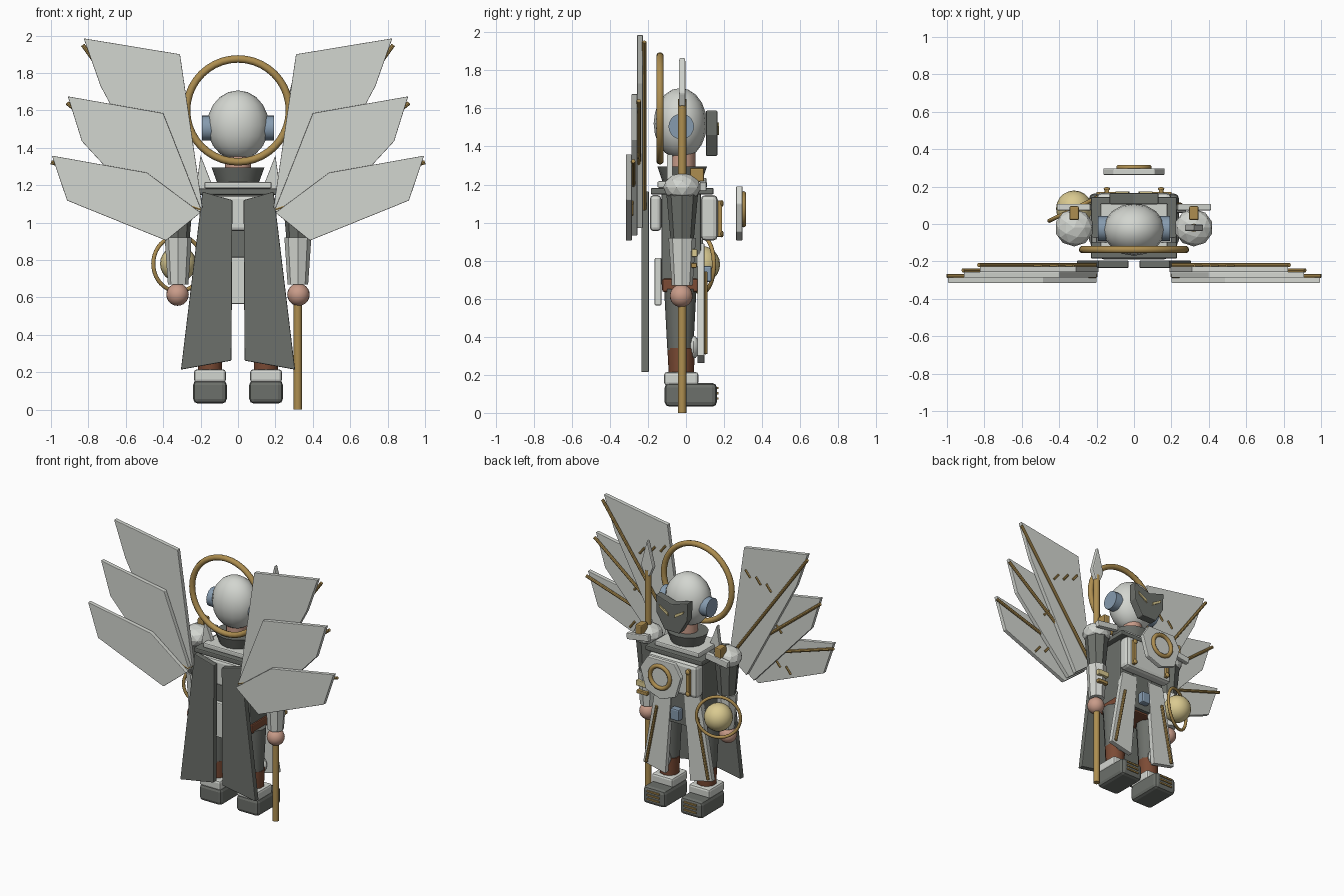
import bpy, bmesh, math
from mathutils import Vector, Matrix

cube = bpy.data.objects.get("Cube")
if cube:
    bpy.data.objects.remove(cube, do_unlink=True)


def material(name, r, g, b):
    m = bpy.data.materials.new(name)
    m.use_nodes = True
    m.diffuse_color = (r, g, b, 1)
    m.node_tree.nodes["Principled BSDF"].inputs["Base Color"].default_value = (r, g, b, 1)
    return m


WHITE = material("armour white", .65, .67, .63)
DARK = material("dark grey", .15, .16, .145)
GOLD = material("antique gold", .42, .27, .08)
BROWN = material("leather brown", .20, .07, .035)
SKIN = material("skin", .58, .33, .25)
BLUE = material("blue grey", .24, .33, .43)
PALE = material("pale yellow", .70, .59, .28)


def finish(bm, name, mat, smooth=False, bevel=0):
    bmesh.ops.recalc_face_normals(bm, faces=bm.faces)
    me = bpy.data.meshes.new(name)
    bm.to_mesh(me)
    bm.free()
    me.materials.append(mat)
    ob = bpy.data.objects.new(name, me)
    bpy.context.collection.objects.link(ob)
    if smooth:
        bpy.ops.object.select_all(action='DESELECT')
        ob.select_set(True)
        bpy.context.view_layer.objects.active = ob
        bpy.ops.object.shade_smooth_by_angle(angle=math.radians(40))
    if bevel:
        mod = ob.modifiers.new("bevel", 'BEVEL')
        mod.width, mod.segments = bevel, 2
    return ob


def box(name, mat, center, size, bevel=0, tilt=0):
    """Box tilted about the y axis."""
    bm = bmesh.new()
    bmesh.ops.create_cube(bm, size=1, matrix=Matrix.Translation(center)
                          @ Matrix.Rotation(tilt, 4, 'Y') @ Matrix.Diagonal((*size, 1)))
    return finish(bm, name, mat, bevel=bevel)


def plate(name, mat, outline, y0, y1, bevel=0, side=1):
    """Extrude an x-z outline from y0 to y1."""
    bm = bmesh.new()
    face = bm.faces.new([bm.verts.new((side * x, y0, z)) for x, z in outline])
    ext = bmesh.ops.extrude_face_region(bm, geom=[face])
    bmesh.ops.translate(bm, vec=(0, y1 - y0, 0),
                        verts=[v for v in ext["geom"] if isinstance(v, bmesh.types.BMVert)])
    return finish(bm, name, mat, bevel=bevel)


def rod(name, mat, a, b, r0, r1=None, sides=10, smooth=True, squash=1):
    """Tapered cylinder from a to b."""
    a, b = Vector(a), Vector(b)
    d = b - a
    bm = bmesh.new()
    bmesh.ops.create_cone(bm, cap_ends=True, segments=sides, radius1=r0,
                          radius2=r0 if r1 is None else r1, depth=d.length,
                          matrix=Matrix.Translation((a + b) / 2)
                          @ d.to_track_quat('Z', 'Y').to_matrix().to_4x4()
                          @ Matrix.Diagonal((1, squash, 1, 1)))
    return finish(bm, name, mat, smooth)


def ball(name, mat, center, size, u=20, v=12):
    bm = bmesh.new()
    bmesh.ops.create_uvsphere(bm, u_segments=u, v_segments=v, radius=1,
                              matrix=Matrix.Translation(center) @ Matrix.Diagonal((*size, 1)))
    return finish(bm, name, mat, True)


def ring(name, mat, center, major, minor, turn=0):
    """Upright ring facing y, turned about z."""
    bpy.ops.mesh.primitive_torus_add(major_segments=40, minor_segments=10,
                                     major_radius=major, minor_radius=minor,
                                     location=center, rotation=(math.pi / 2, 0, turn))
    ob = bpy.context.object
    ob.name = name
    ob.data.materials.append(mat)
    bpy.ops.object.shade_smooth_by_angle(angle=math.radians(60))


# Head, ear discs, mask and halo
ball("head", WHITE, (0, -.03, 1.52), (.165, .14, .187), 16, 10)
rod("neck", SKIN, (0, -.02, 1.26), (0, -.02, 1.37), .07, sides=12)
plate("face_mask", DARK, [(-.13, 1.59), (0, 1.55), (.13, 1.59), (.125, 1.46),
                          (.06, 1.35), (-.06, 1.35), (-.125, 1.46)], .105, .165, .006)
ring("halo", GOLD, (0, -.137, 1.6), .275, .02)

# Torso
box("torso_core", DARK, (0, -.025, .92), (.38, .21, .5), .01)
box("chest_armour", WHITE, (0, .122, 1.025), (.40, .09, .24), .025)
box("back_armour", WHITE, (0, -.16, 1.05), (.36, .06, .19), .02)
box("yoke", DARK, (0, -.02, 1.165), (.46, .33, .035), .008)
box("collar_base", WHITE, (0, -.02, 1.2), (.36, .26, .035), .008)
rod("collar", DARK, (0, -.02, 1.215), (0, -.02, 1.295), .115, .145, 14, squash=.9)
box("pelvis", BROWN, (0, -.03, .67), (.40, .19, .07), .01)
box("rear_skirt", WHITE, (0, -.147, .69), (.22, .035, .25), .006)
box("front_tabard", DARK, (0, .075, .78), (.16, .03, .26))
box("belt_buckle", BLUE, (0, .11, .73), (.07, .05, .085), .01)

# Floating chest emblem
plate("chest_shield", WHITE, [(-.11, 1.19), (.11, 1.19), (.165, 1.10), (.12, .95),
                              (0, .905), (-.12, .95), (-.165, 1.10)], .263, .297, .005)
ring("shield_ring", GOLD, (0, .302, 1.07), .08, .015)

# Wing blades: root, inner top, tip, lower tip, lower root
BLADES = {
    "upper": [(.19, 1.08), (.31, 1.90), (.825, 1.985), (.735, 1.73), (.33, .97)],
    "middle": [(.195, 1.065), (.40, 1.585), (.91, 1.675), (.835, 1.435), (.37, .93)],
    "lower": [(.20, 1.053), (.487, 1.267), (.995, 1.358), (.914, 1.118), (.385, .904)],
}

for s, side in ((1, "left"), (-1, "right")):
    X = .32 * s
    # Wings with spars and short inlays
    for i, (level, pts) in enumerate(BLADES.items()):
        y = -.242 - i * .029
        plate(f"{side}_{level}_blade", WHITE, pts, y - .015, y + .015, .003, s)
        tip = pts[2]
        rod(f"{side}_{level}_spar", GOLD, (.2 * s, y + .023, 1.07),
            ((tip[0] + .005) * s, y + .023, tip[1] - .035), .011, sides=8)
        cx = sum(p[0] for p in pts) / 5 - .05
        cz = sum(p[1] for p in pts) / 5 + .16 - i * .1
        for k in range(3):
            x, z = cx + (k - 1) * .085, cz + (1 - k) * .03
            rod(f"{side}_{level}_inlay_{k + 1}", GOLD, ((x - .02) * s, y + .018, z + .02),
                ((x + .02) * s, y + .018, z - .03), .008, sides=6)

    # Cape panel, collar fin, front skirt panel
    plate(f"{side}_cape", DARK, [(.19, 1.165), (.03, 1.12), (.035, .262), (.305, .214)],
          -.235, -.195, .005, s)
    plate(f"{side}_collar_fin", WHITE, [(.20, 1.36), (.225, 1.18), (.13, 1.18)],
          -.10, -.07, .003, s)
    plate(f"{side}_skirt_panel", WHITE, [(.05, .89), (.18, .89), (.28, .30), (.10, .26)],
          .06, .097, .004, s)
    rod(f"{side}_skirt_trim", GOLD, (.165 * s, .103, .74), (.25 * s, .103, .31), .011, sides=8)
    box(f"{side}_chest_strip", GOLD, (.145 * s, .175, 1.02), (.025, .03, .19), .004)
    for z in (.94, 1.1):
        ball(f"{side}_chest_stud", GOLD, (.145 * s, .188, z), (.018, .01, .018), 8, 6)

    # Head details
    rod(f"{side}_ear_disc", BLUE, (.13 * s, -.025, 1.505), (.193 * s, -.025, 1.505), .067, sides=20)
    plate(f"{side}_eye", PALE, [(.025, 1.46), (.095, 1.505), (.10, 1.525), (.03, 1.485)],
          .164, .173, 0, s)

    # Shoulder
    bm = bmesh.new()
    bmesh.ops.create_icosphere(bm, subdivisions=2, radius=1,
                               matrix=Matrix.Translation((X, -.02, 1.185))
                               @ Matrix.Diagonal((.103, .1, .075, 1)))
    finish(bm, f"{side}_shoulder", WHITE)
    box(f"{side}_shoulder_bar", WHITE, (X, .09, 1.2), (.18, .035, .045), .006, .15 * s)
    box(f"{side}_shoulder_clasp", GOLD, (X, .058, 1.25), (.05, .075, .075), .008)

    # Arm
    rod(f"{side}_upper_arm", DARK, (X, -.02, .92), (X, -.02, 1.17), .062, .085, 8, False)
    rod(f"{side}_forearm", WHITE, (X, -.02, .67), (X, -.02, .92), .055, .072, 8, False)
    ball(f"{side}_hand", SKIN, (1.01 * X, -.025, .615), (.06, .06, .06))

    # Leg and boot
    L = .15 * s
    rod(f"{side}_thigh", DARK, (L, -.03, .33), (L, -.03, .65), .068, .085, 10)
    rod(f"{side}_shin", BROWN, (L, -.025, .19), (L, -.025, .34), .065, .073, 10)
    ball(f"{side}_knee_pad", WHITE, (L, .04, .345), (.055, .03, .06), 12, 8)
    box(f"{side}_boot", DARK, (L, .025, .095), (.18, .275, .125), .025)
    box(f"{side}_boot_cuff", WHITE, (L, -.025, .18), (.17, .18, .07), .015)
    for k in range(3):
        box(f"{side}_toe_bar_{k + 1}", GOLD, (L, .163, .075 + k * .028), (.10, .014, .011))

# Spear in the left hand, with bracers
rod("spear_shaft", GOLD, (.32, -.02, 0), (.32, -.02, 1.65), .022, sides=12)
plate("spear_head", WHITE, [(.32, 1.87), (.37, 1.68), (.34, 1.61), (.30, 1.61), (.27, 1.68)],
      -.038, -.002, .008)
box("bracer_upper_plate", PALE, (.32, .045, .84), (.09, .03, .04), .005)
box("bracer_lower_plate", GOLD, (.32, .042, .775), (.085, .03, .025), .005)

# Orb with its tilted ring by the right hand
ball("orb", PALE, (-.32, .082, .78), (.097, .097, .097))
ring("orb_ring", GOLD, (-.32, .082, .78), .148, .011, math.radians(26))
